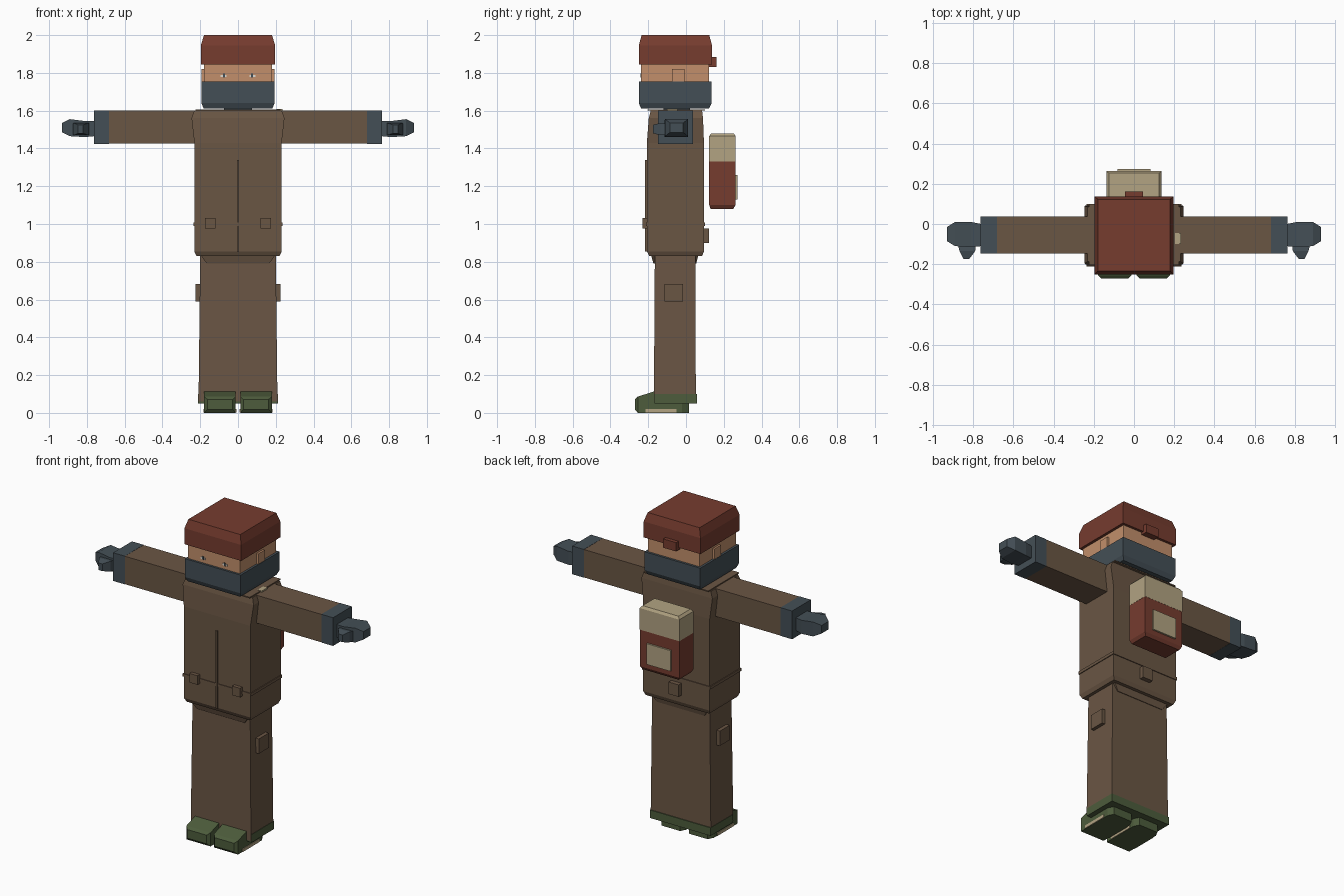
import bpy
import bmesh

cube = bpy.data.objects.get("Cube")
if cube:
    bpy.data.objects.remove(cube, do_unlink=True)


def material(name, r, g, b):
    linear = [((c / 255 + 0.055) / 1.055) ** 2.4 for c in (r, g, b)] + [1]
    mat = bpy.data.materials.new(name)
    mat.use_nodes = True
    mat.diffuse_color = linear
    bsdf = mat.node_tree.nodes["Principled BSDF"]
    bsdf.inputs["Base Color"].default_value = linear
    bsdf.inputs["Roughness"].default_value = 0.9
    return mat


BROWN = material("brown cloth", 106, 86, 68)
RED = material("rust red cloth", 118, 60, 47)
SLATE = material("slate blue cloth", 68, 79, 86)
SKIN = material("skin", 194, 143, 107)
GREEN = material("boot green", 77, 92, 60)
TAN = material("tan canvas", 178, 163, 130)
WHITE = material("eye white", 225, 220, 210)


def loft(name, mat, axis, rings, flip=1):
    """Rectangular rings (t, a0, a1, b0, b1) joined along an axis."""
    bm = bmesh.new()
    loops = []
    for t, a0, a1, b0, b1 in rings:
        loop = []
        for a, b in ((a0, b0), (a1, b0), (a1, b1), (a0, b1)):
            co = [a, b]
            co.insert(axis, t)
            co[0] *= flip
            loop.append(bm.verts.new(co))
        loops.append(loop)
    for low, high in zip(loops, loops[1:]):
        for i in range(4):
            j = (i + 1) % 4
            bm.faces.new((low[i], low[j], high[j], high[i]))
    bm.faces.new(loops[0])
    bm.faces.new(loops[-1])
    bmesh.ops.recalc_face_normals(bm, faces=bm.faces)
    mesh = bpy.data.meshes.new(name)
    bm.to_mesh(mesh)
    bm.free()
    mesh.materials.append(mat)
    obj = bpy.data.objects.new(name, mesh)
    bpy.context.collection.objects.link(obj)
    return obj


def box(name, mat, x0, x1, y0, y1, z0, z1, flip=1):
    return loft(name, mat, 2, [(z0, x0, x1, y0, y1), (z1, x0, x1, y0, y1)], flip)


def tapered(name, mat, levels):
    """Upright block from (z, half width, y0, y1) levels."""
    return loft(name, mat, 2, [(z, -w, w, y0, y1) for z, w, y0, y1 in levels])


# Head, cap and face covering
box("head", SKIN, -.18, .18, -.237, .122, 1.64, 1.9)
tapered("cap", RED, [(1.845, .197, -.25, .138), (1.945, .197, -.25, .138),
                     (2.0, .18, -.235, .123)])
box("cap_tab", RED, -.045, .045, .12, .162, 1.83, 1.885)
tapered("face_mask", SLATE, [(1.612, .182, -.238, .122), (1.64, .194, -.25, .136),
                             (1.755, .194, -.25, .136)])
box("neck", SLATE, -.075, .075, -.12, .02, 1.58, 1.63)

# Jacket
tapered("jacket", BROWN, [(.83, .22, -.195, .085), (.855, .231, -.207, .095),
                          (1.43, .231, -.207, .095), (1.56, .246, -.197, .09),
                          (1.6, .232, -.187, .085)])
box("collar_plate", BROWN, -.225, .225, -.205, .1, 1.6, 1.607)
box("jacket_seam", BROWN, -.236, .236, -.211, .1, .99, 1.008)
box("zip", BROWN, -.005, .005, -.217, -.2, .855, 1.34)
box("back_tab", BROWN, -.035, .035, .09, .123, .9, .975)
box("shoulder_patch", TAN, .205, .235, -.1, -.045, 1.6, 1.609)

# Trousers
tapered("pelvis", BROWN, [(.79, .165, -.172, .054), (.835, .198, -.185, .065)])
tapered("trousers", BROWN, [(.06, .209, -.17, .052), (.83, .2, -.165, .05)])
box("trouser_cuff", GREEN, -.211, .211, -.166, .057, .05, .1)

# Backpack
tapered("backpack", RED, [(1.08, .125, .13, .25), (1.1, .137, .123, .262),
                          (1.33, .137, .123, .262)])
tapered("backpack_lid", TAN, [(1.33, .138, .123, .263), (1.465, .138, .123, .263),
                              (1.48, .125, .133, .253)])
box("backpack_pocket", TAN, -.083, .083, .26, .273, 1.13, 1.26)

# Mirrored parts
for side, s in (("left", 1), ("right", -1)):
    box(side + "_ear", SKIN, .17, .192, -.073, -.008, 1.74, 1.82, s)
    box(side + "_eye_white", WHITE, .06, .092, -.239, -.23, 1.778, 1.79, s)
    box(side + "_iris", SLATE, .07, .08, -.241, -.23, 1.776, 1.796, s)
    box(side + "_sleeve", BROWN, .2, .685, -.147, .037, 1.425, 1.6, s)
    box(side + "_sleeve_cuff", SLATE, .682, .763, -.148, .038, 1.424, 1.601, s)
    loft(side + "_hand", SLATE, 0, [(.76, -.11, .0, 1.465, 1.545),
                                    (.81, -.115, .01, 1.46, 1.545),
                                    (.89, -.11, .01, 1.465, 1.555),
                                    (.931, -.085, -.015, 1.485, 1.535)], s)
    loft(side + "_thumb", SLATE, 1, [(-.09, .785, .88, 1.47, 1.53),
                                     (-.135, .79, .868, 1.47, 1.535),
                                     (-.174, .82, .848, 1.48, 1.525)], s)
    box(side + "_jacket_pocket", BROWN, .12, .175, -.23, -.2, .975, 1.032, s)
    box(side + "_knee_patch", BROWN, .19, .224, -.113, -.015, .59, .683, s)
    loft(side + "_boot", GREEN, 1, [(-.271, .028, .162, .018, .072),
                                    (-.255, .012, .179, .0, .086),
                                    (-.165, .012, .179, .0, .115),
                                    (-.02, .012, .179, .0, .07),
                                    (.015, .03, .16, .0, .06)], s)
    box(side + "_sole_trim", TAN, .008, .183, -.215, -.05, .001, .02, s)
